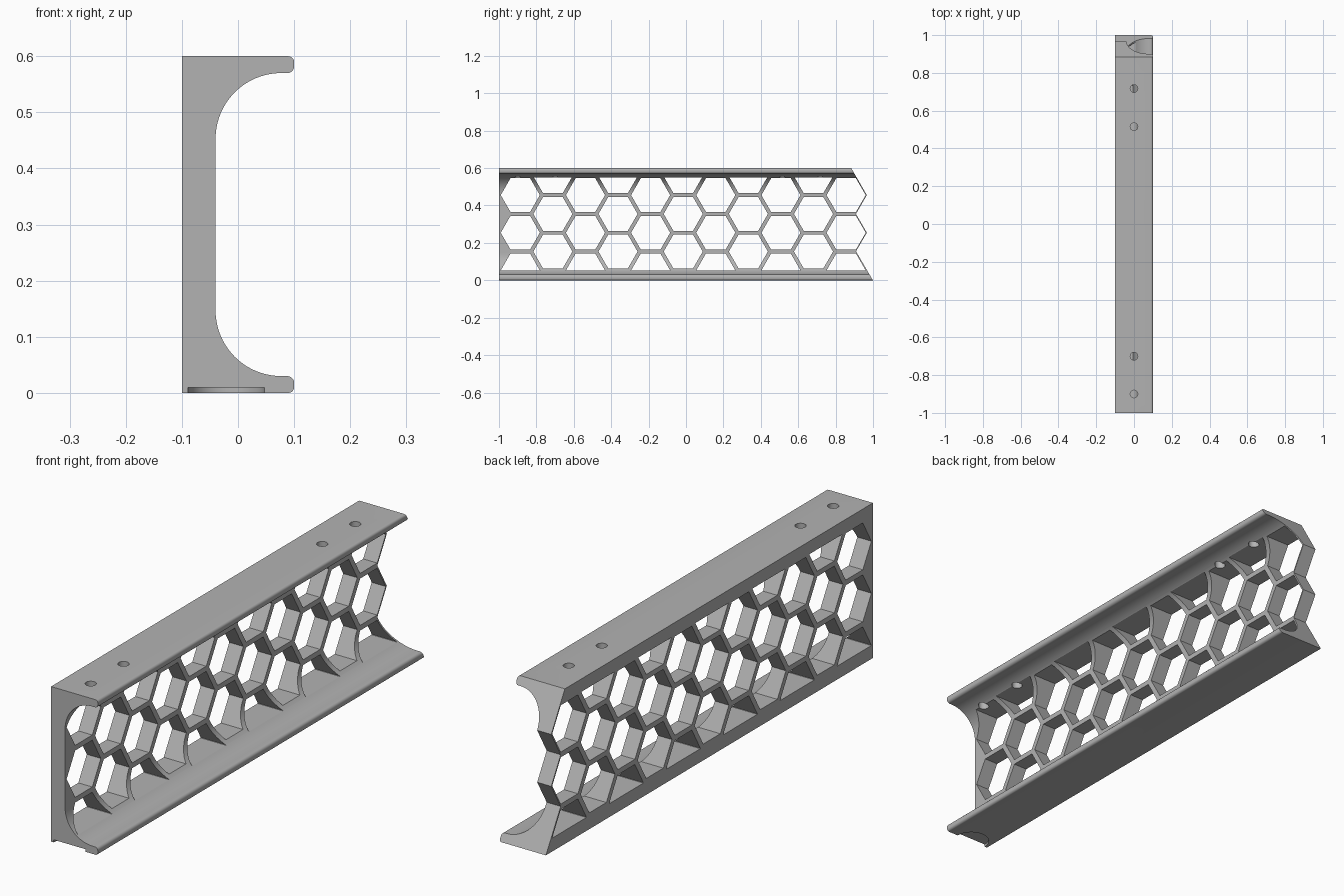
import bpy, bmesh, math
from mathutils import Matrix

cube = bpy.data.objects.get("Cube")
if cube:
    bpy.data.objects.remove(cube, do_unlink=True)

grey = bpy.data.materials.new("light_grey")
grey.use_nodes = True
colour = (0.45, 0.45, 0.45, 1)
grey.diffuse_color = colour
grey.node_tree.nodes["Principled BSDF"].inputs["Base Color"].default_value = colour


def make_object(name, bm):
    bmesh.ops.recalc_face_normals(bm, faces=bm.faces)
    mesh = bpy.data.meshes.new(name)
    bm.to_mesh(mesh)
    bm.free()
    mesh.materials.append(grey)
    obj = bpy.data.objects.new(name, mesh)
    bpy.context.collection.objects.link(obj)
    return obj


def prism(bm, points, shift):
    """Extrude a closed outline of 3D points along shift."""
    face = bm.faces.new([bm.verts.new(p) for p in points])
    extruded = bmesh.ops.extrude_face_region(bm, geom=[face])["geom"]
    verts = [g for g in extruded if isinstance(g, bmesh.types.BMVert)]
    bmesh.ops.translate(bm, verts=verts, vec=shift)
    if face.is_valid and len(face.link_loops if hasattr(face, "link_loops") else face.loops) == 0:
        bm.faces.remove(face)


def arc(cx, cz, r, start, end, steps):
    angles = [math.radians(start + (end - start) * i / steps) for i in range(steps + 1)]
    return [(cx + r * math.cos(a), cz + r * math.sin(a)) for a in angles]


def cut(target, name, bm):
    """Subtract a temporary cutter from the target."""
    cutter = make_object(name, bm)
    cutter.hide_render = True
    mod = target.modifiers.new(name, "BOOLEAN")
    mod.operation, mod.solver, mod.object = "DIFFERENCE", "EXACT", cutter
    bpy.context.view_layer.objects.active = target
    bpy.ops.object.modifier_apply(modifier=mod.name)
    bpy.data.objects.remove(cutter, do_unlink=True)


# Channel body: lower half of the C profile, mirrored to the upper half
HEIGHT = 0.6
lower = [(-0.1, 0)] + arc(0.09, 0.01, 0.01, -90, 0, 5) + arc(0.088, 0.018, 0.012, 0, 90, 5)
lower += arc(0.077, 0.147, 0.117, 270, 180, 20)
profile = lower + [(x, HEIGHT - z) for x, z in reversed(lower)]
bm = bmesh.new()
prism(bm, [(x, -1, z) for x, z in profile], (0, 2, 0))
body = make_object("honeycomb_channel_bracket", bm)

# Honeycomb openings, limited to the band between the flanges
PITCH, RISE, RADIUS = 0.1742, 0.2012, 0.1045
FIRST_Y, TOP_Z = -0.886, 0.4555
LOW, HIGH = 0.052, 0.55
bm = bmesh.new()
for col in range(11):
    y = FIRST_Y + col * PITCH
    for row in range(3):
        z = TOP_Z - row * RISE + (RISE / 2 if col % 2 else 0)
        cell = bmesh.new()
        ring = arc(y, z, RADIUS, 0, 300, 5)
        prism(cell, [(-0.2, py, pz) for py, pz in ring], (0.4, 0, 0))
        for limit, up in ((LOW, -1), (HIGH, 1)):
            cutting = bmesh.ops.bisect_plane(
                cell, geom=cell.verts[:] + cell.edges[:] + cell.faces[:],
                plane_co=(0, 0, limit), plane_no=(0, 0, up), clear_outer=True)["geom_cut"]
            edges = [g for g in cutting if isinstance(g, bmesh.types.BMEdge)]
            if edges:
                bmesh.ops.holes_fill(cell, edges=edges, sides=0)
        piece = bpy.data.meshes.new("cell")
        cell.to_mesh(piece)
        cell.free()
        bm.from_mesh(piece)
        bpy.data.meshes.remove(piece)
cut(body, "cell_cutter", bm)

# Zigzag rear end that follows the outer edge of the last cells
TIP, NOTCH = 0.967, 0.909
end = [(1.05, -0.0866), (NOTCH, 0.155), (TIP, 0.2545), (NOTCH, 0.355),
       (TIP, TOP_Z), (0.8545, 0.65), (1.2, 0.65), (1.2, -0.0866)]
bm = bmesh.new()
prism(bm, [(-0.2, y, z) for y, z in end], (0.4, 0, 0))
cut(body, "end_cutter", bm)


# Round holes: screw holes in the upper flange, shallow recess under the front end
def disc(bm, x, y, z, radius, depth):
    bmesh.ops.create_cone(bm, cap_ends=True, segments=32, radius1=radius, radius2=radius,
                          depth=depth, matrix=Matrix.Translation((x, y, z)))


bm = bmesh.new()
for y in (-0.9, -0.7, 0.515, 0.717):
    disc(bm, 0, y, 0.58, 0.02, 0.16)
disc(bm, -0.021, -1, 0, 0.068, 0.02)
cut(body, "hole_cutter", bm)

# Smooth fillets, sharp corners
bpy.ops.object.select_all(action="DESELECT")
body.select_set(True)
bpy.context.view_layer.objects.active = body
bpy.ops.object.shade_smooth_by_angle(angle=math.radians(30))
